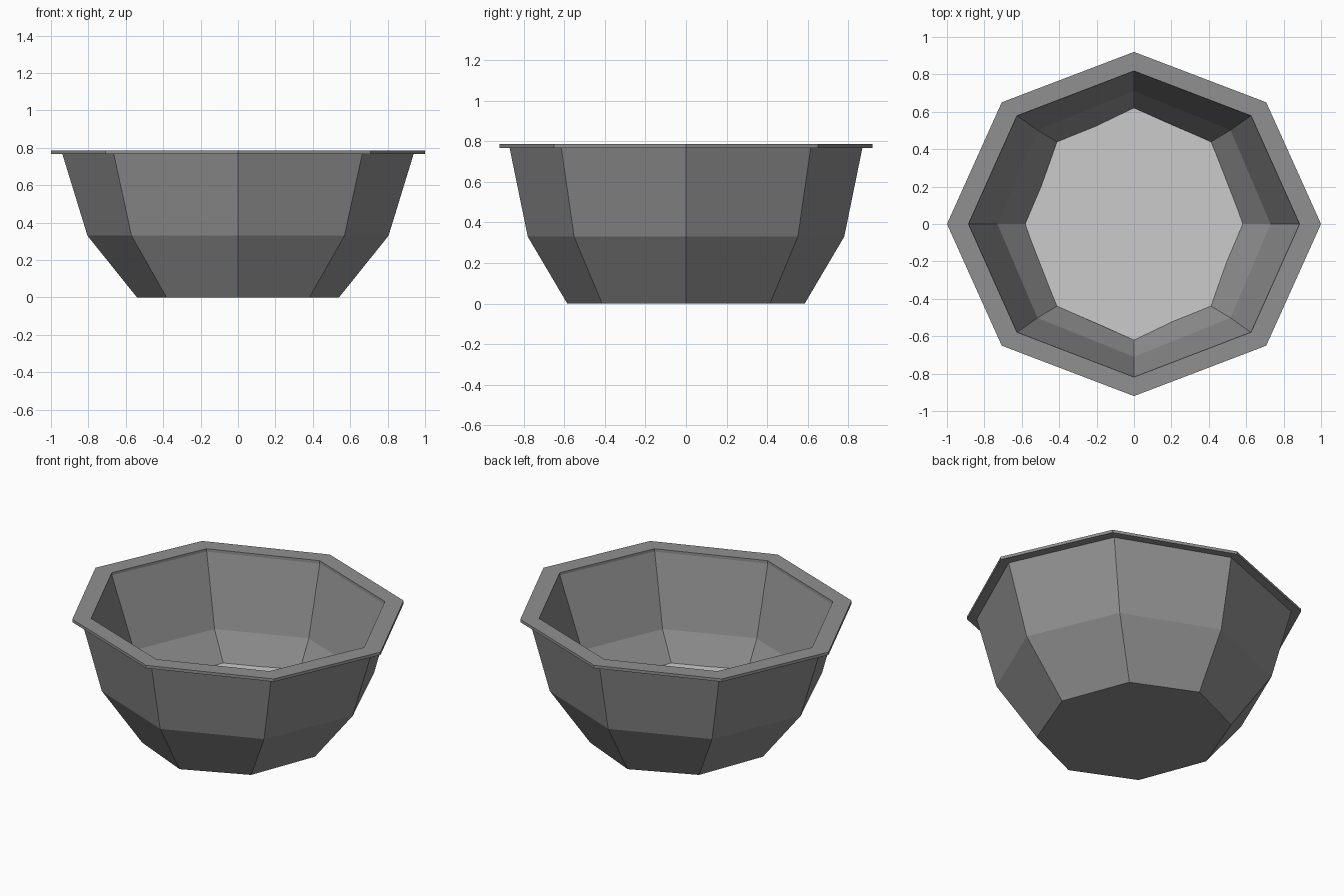
import bpy, bmesh
from math import cos, sin, tau

if "Cube" in bpy.data.objects:
    bpy.data.objects.remove(bpy.data.objects["Cube"])

SIDES = 8

def material(name, grey):
    m = bpy.data.materials.new(name)
    m.diffuse_color = (grey, grey, grey, 1)
    m.use_nodes = True
    m.node_tree.nodes["Principled BSDF"].inputs["Base Color"].default_value = m.diffuse_color
    return m

def stacked_rings(name, rings, mat, cap=False, closed=False):
    """Bridge octagonal rings given as (radius x, radius y, z)."""
    bm = bmesh.new()
    loops = [[bm.verts.new((rx * cos(tau * i / SIDES), ry * sin(tau * i / SIDES), z))
              for i in range(SIDES)] for rx, ry, z in rings]
    pairs = list(zip(loops, loops[1:]))
    if closed:
        pairs.append((loops[-1], loops[0]))
    for a, b in pairs:
        for i in range(SIDES):
            j = (i + 1) % SIDES
            bm.faces.new((a[i], a[j], b[j], b[i]))
    if cap:
        bm.faces.new(loops[0][::-1])
        if len(loops) > 1:
            bm.faces.new(loops[-1])
    bmesh.ops.recalc_face_normals(bm, faces=bm.faces[:])
    me = bpy.data.meshes.new(name)
    bm.to_mesh(me)
    bm.free()
    me.materials.append(mat)
    ob = bpy.data.objects.new(name, me)
    bpy.context.collection.objects.link(ob)
    return ob

dark = material("dark_grey", 0.28)
light = material("light_grey", 0.8)

# Bowl: outer wall up to the rim, then inner wall down to the inside bottom
stacked_rings("bowl", [
    (0.54, 0.585, 0.0), (0.805, 0.78, 0.33), (0.94, 0.87, 0.77),
    (0.885, 0.82, 0.77), (0.73, 0.71, 0.335), (0.48, 0.56, 0.06)], dark, cap=True)

# Thin flat rim overhanging the wall
stacked_rings("rim", [
    (1.0, 0.92, 0.768), (1.0, 0.92, 0.786),
    (0.885, 0.818, 0.786), (0.885, 0.818, 0.768)], dark, closed=True)

# Pale flat surface filling the bottom of the bowl
fill = stacked_rings("fill_surface", [(0.585, 0.62, 0.172)], light, cap=True)
fill.data.flip_normals() if fill.data.polygons[0].normal.z < 0 else None
